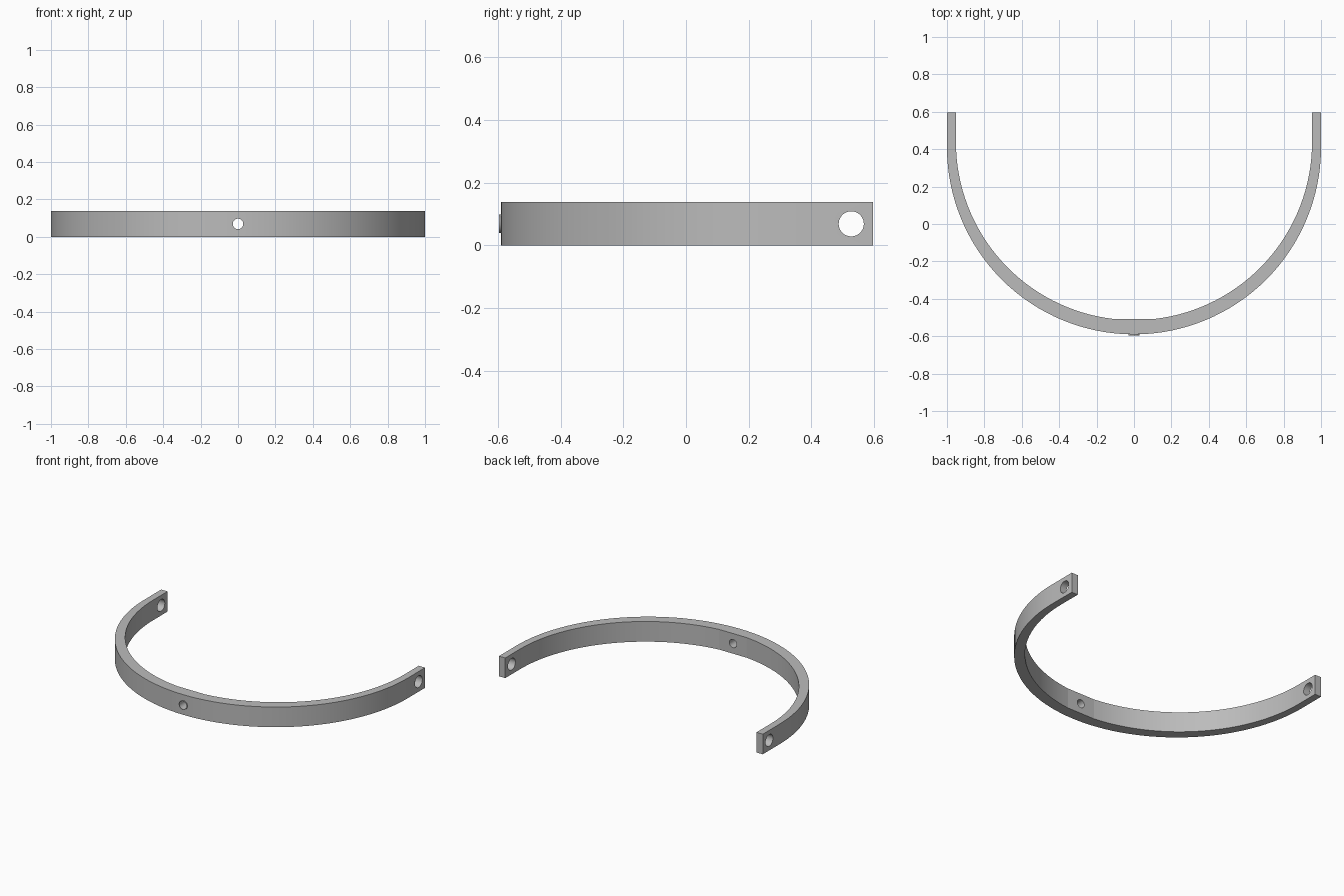
import bpy, bmesh
from math import sin, cos, asin, pi, radians
from mathutils import Matrix

old = bpy.data.objects.get("Cube")
if old:
    bpy.data.objects.remove(old, do_unlink=True)

HEIGHT = 0.138
MID = HEIGHT / 2
BACK = 0.597

grey = bpy.data.materials.new("plain grey")
grey.use_nodes = True
grey.diffuse_color = (0.5, 0.5, 0.5, 1)
grey.node_tree.nodes["Principled BSDF"].inputs["Base Color"].default_value = (0.5, 0.5, 0.5, 1)


def make_object(name, bm):
    bmesh.ops.recalc_face_normals(bm, faces=bm.faces)
    mesh = bpy.data.meshes.new(name)
    bm.to_mesh(mesh)
    bm.free()
    mesh.materials.append(grey)
    obj = bpy.data.objects.new(name, mesh)
    bpy.context.collection.objects.link(obj)
    return obj


def arc(radius, centre_y, start, end, steps=64):
    angles = [start + (end - start) * i / steps for i in range(steps + 1)]
    return [(radius * cos(a), centre_y + radius * sin(a)) for a in angles]


def select_only(obj):
    bpy.ops.object.select_all(action='DESELECT')
    obj.select_set(True)
    bpy.context.view_layer.objects.active = obj


def drill(target, axis, location, radius, depth):
    bm = bmesh.new()
    turn = Matrix.Rotation(pi / 2, 4, axis)
    bmesh.ops.create_cone(bm, cap_ends=True, segments=96, radius1=radius, radius2=radius,
                          depth=depth, matrix=Matrix.Translation(location) @ turn)
    cutter = make_object("hole_cutter", bm)
    cutter.hide_render = True
    mod = target.modifiers.new("hole", 'BOOLEAN')
    mod.operation = 'DIFFERENCE'
    mod.solver = 'EXACT'
    mod.object = cutter
    select_only(target)
    bpy.ops.object.modifier_apply(modifier=mod.name)
    bpy.data.objects.remove(cutter, do_unlink=True)


# Curved band: round outside, inside arc ending in a flat pad at the front
pad = asin(0.104 / 0.952)
outline = [(-1, BACK)] + arc(1, 0.41, -pi, 0) + [(1, BACK), (0.952, BACK)]
outline += arc(0.952, 0.438, 0, -pi / 2 + pad, 32)
outline += arc(0.952, 0.438, -pi / 2 - pad, -pi, 32) + [(-0.952, BACK)]
bm = bmesh.new()
base = bm.faces.new([bm.verts.new((x, y, 0)) for x, y in outline])
top = bmesh.ops.extrude_face_region(bm, geom=[base])["geom"]
bmesh.ops.translate(bm, vec=(0, 0, HEIGHT),
                    verts=[v for v in top if isinstance(v, bmesh.types.BMVert)])
band = make_object("curved_band", bm)

# Pivot holes at both ends and a small hole at the front
for side in (-1, 1):
    drill(band, 'Y', (side * 0.976, 0.527, MID), 0.04, 0.2)
drill(band, 'X', (0, -0.55, MID), 0.028, 0.3)

# Thin collar around the front hole
bm = bmesh.new()
rings = []
for radius, y in ((0.028, -0.58), (0.028, -BACK), (0.03, -BACK), (0.03, -0.58)):
    rings.append([bm.verts.new((x, y, z)) for x, z in arc(radius, MID, 0, 2 * pi, 96)[:-1]])
for k in range(4):
    a, b = rings[k], rings[(k + 1) % 4]
    for i in range(96):
        j = (i + 1) % 96
        bm.faces.new((a[i], a[j], b[j], b[i]))
collar = make_object("front_hole_collar", bm)

for obj in (band, collar):
    select_only(obj)
    bpy.ops.object.shade_smooth_by_angle(angle=radians(4.5))
